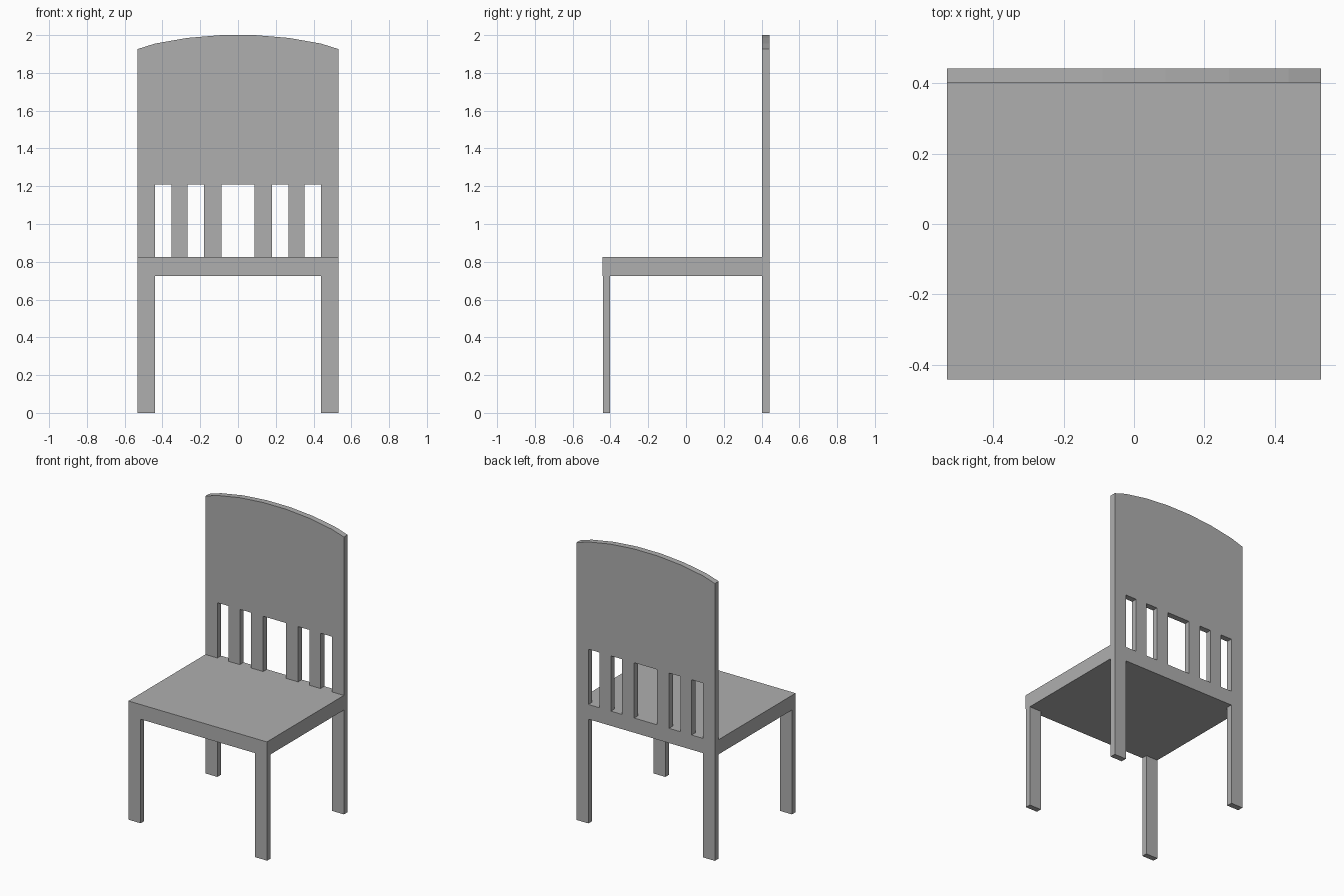
import bpy
from math import radians

if "Cube" in bpy.data.objects:
    bpy.data.objects.remove(bpy.data.objects["Cube"])

W = 0.532         # half width
LEG = 0.44        # inner edge of legs and posts
FRONT, REAR = -0.443, 0.443
BACK_FACE = 0.402
SEAT_LOW, SEAT_TOP = 0.724, 0.826

grey = bpy.data.materials.new("dark_grey")
grey.diffuse_color = (0.43, 0.43, 0.43, 1)
grey.use_nodes = True
grey.node_tree.nodes["Principled BSDF"].inputs["Base Color"].default_value = grey.diffuse_color


def box(name, x0, x1, y0, y1, z0, z1):
    bpy.ops.mesh.primitive_cube_add(
        size=1, location=((x0 + x1) / 2, (y0 + y1) / 2, (z0 + z1) / 2))
    ob = bpy.context.object
    ob.name = ob.data.name = name
    ob.scale = (x1 - x0, y1 - y0, z1 - z0)
    bpy.ops.object.transform_apply(location=False, rotation=False, scale=True)
    ob.data.materials.append(grey)
    return ob


def add_loop(curve, pts):
    s = curve.splines.new('POLY')
    s.points.add(len(pts) - 1)
    for p, (x, z) in zip(s.points, pts):
        p.co = (x, z, 0, 1)
    s.use_cyclic_u = True


# Seat slab
box("seat", -W, W, FRONT, BACK_FACE, SEAT_LOW, SEAT_TOP)

# Front legs
for side, x0, x1 in (("left", -W, -LEG), ("right", LEG, W)):
    box("front_leg_" + side, x0, x1, FRONT + 0.003, -0.402, 0, SEAT_LOW)

# Backrest and rear legs: one cut-out board with an arched top
curve = bpy.data.curves.new("backrest", 'CURVE')
curve.dimensions = '2D'
curve.fill_mode = 'BOTH'
curve.extrude = (REAR - BACK_FACE) / 2
half = [(0.09, 2.0), (0.27, 1.985), (0.44, 1.955), (W, 1.926),
        (W, 0), (LEG, 0), (LEG, SEAT_LOW)]
add_loop(curve, half + [(-x, z) for x, z in reversed(half)])

# Openings between the slats
for x0, x1 in ((-0.44, -0.353), (-0.267, -0.18), (-0.088, 0.088),
               (0.18, 0.267), (0.353, 0.44)):
    add_loop(curve, [(x0, SEAT_TOP), (x1, SEAT_TOP), (x1, 1.21), (x0, 1.21)])

back = bpy.data.objects.new("backrest_with_rear_legs", curve)
bpy.context.collection.objects.link(back)
back.location.y = (BACK_FACE + REAR) / 2
back.rotation_euler.x = radians(90)
curve.materials.append(grey)
bpy.ops.object.select_all(action='DESELECT')
back.select_set(True)
bpy.context.view_layer.objects.active = back
bpy.ops.object.convert(target='MESH')
bpy.ops.object.shade_flat()
